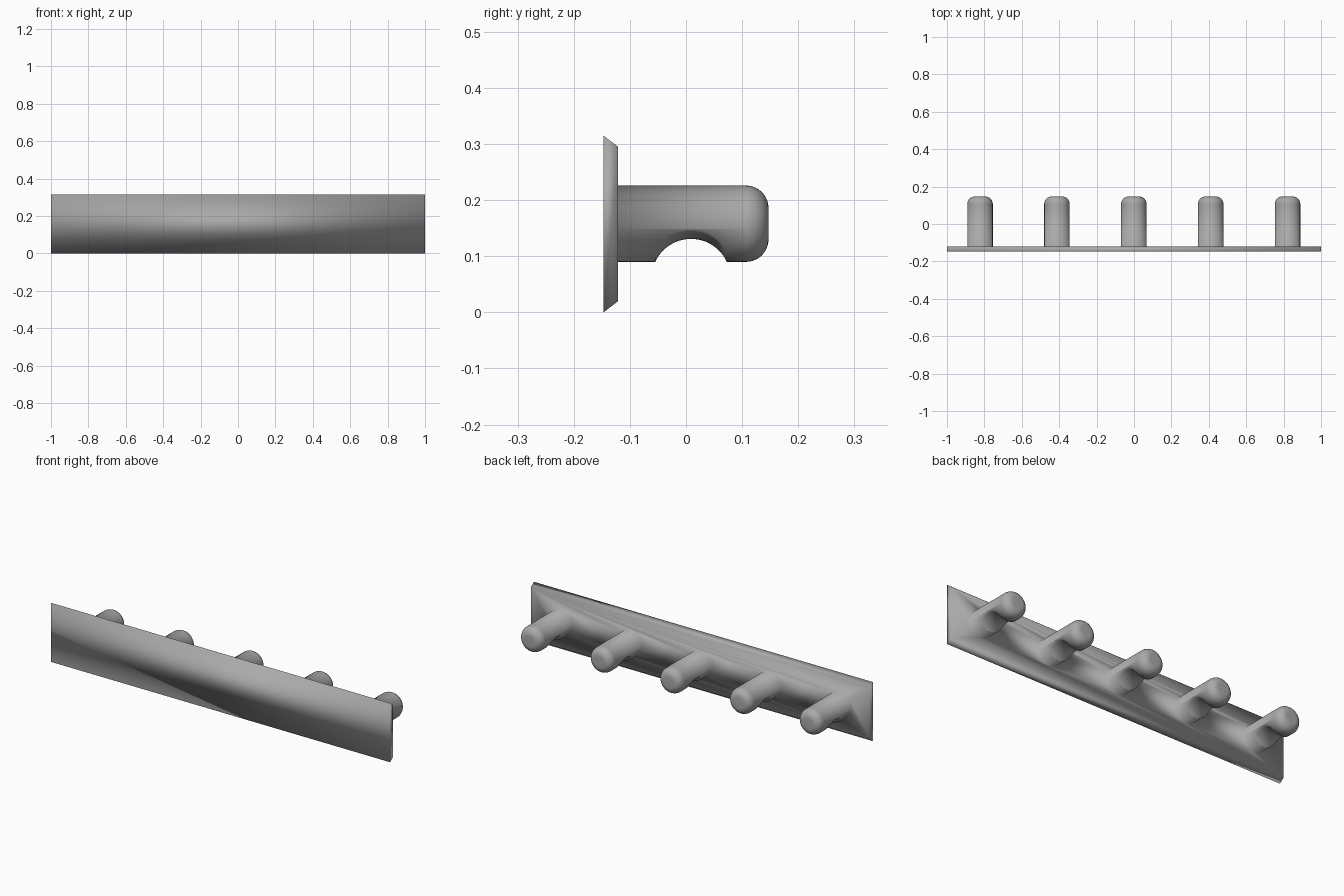
import bpy, bmesh, math
from mathutils import Matrix

if "Cube" in bpy.data.objects:
    bpy.data.objects.remove(bpy.data.objects["Cube"])

GREY = bpy.data.materials.new("dark_grey")
GREY.diffuse_color = (0.4, 0.4, 0.4, 1)
GREY.use_nodes = True
GREY.node_tree.nodes["Principled BSDF"].inputs["Base Color"].default_value = GREY.diffuse_color


def new_object(name, bm):
    bmesh.ops.recalc_face_normals(bm, faces=bm.faces)
    mesh = bpy.data.meshes.new(name)
    bm.to_mesh(mesh)
    bm.free()
    mesh.materials.append(GREY)
    obj = bpy.data.objects.new(name, mesh)
    bpy.context.collection.objects.link(obj)
    return obj


def lathe(name, profile, matrix, steps):
    """Spin (radius, height) points around z, then place with matrix."""
    bm = bmesh.new()
    verts = [bm.verts.new((r, 0, h)) for r, h in profile]
    edges = [bm.edges.new(p) for p in zip(verts, verts[1:])]
    bmesh.ops.spin(bm, geom=verts + edges, cent=(0, 0, 0), axis=(0, 0, 1),
                   angle=math.tau, steps=steps)
    bmesh.ops.remove_doubles(bm, verts=bm.verts, dist=1e-5)
    bmesh.ops.transform(bm, matrix=matrix, verts=bm.verts)
    return new_object(name, bm)


def boolean(obj, other, operation):
    """Apply a boolean and remove the other object."""
    mod = obj.modifiers.new("bool", 'BOOLEAN')
    mod.operation = operation
    mod.solver = 'EXACT'
    mod.object = other
    bpy.context.view_layer.objects.active = obj
    bpy.ops.object.modifier_apply(modifier=mod.name)
    bpy.data.objects.remove(other)


# Wall plate: bevelled profile extruded along x
bm = bmesh.new()
profile = [(-0.147, 0), (-0.121, 0.02), (-0.121, 0.295), (-0.147, 0.315)]
face = bm.faces.new([bm.verts.new((-1, y, z)) for y, z in profile])
ext = bmesh.ops.extrude_face_region(bm, geom=[face])
bmesh.ops.translate(bm, vec=(2, 0, 0),
                    verts=[v for v in ext['geom'] if isinstance(v, bmesh.types.BMVert)])
rail = new_object("peg_rail", bm)

# Peg: round bar with a filleted tip, pointing along +y
R, FILLET, TIP = 0.068, 0.04, 0.147
pts = [(0, -0.13), (R, -0.13)]
for i in range(11):
    a = math.pi / 2 * i / 10
    pts.append((R - FILLET + FILLET * math.cos(a), TIP - FILLET + FILLET * math.sin(a)))
pts.append((0, TIP))
peg = lathe("peg", pts,
            Matrix.Translation((0, 0, 0.158)) @ Matrix.Rotation(-math.pi / 2, 4, 'X'), 48)

# Saddle notch under the peg: hourglass cutter along x
BULGE = 0.148
pts = [(0, -0.09)]
for i in range(17):
    x = -0.09 + 0.18 * i / 16
    pts.append((0.070 + BULGE - math.sqrt(BULGE ** 2 - x ** 2), x))
pts.append((0, 0.09))
cutter = lathe("notch_cutter", pts,
               Matrix.Translation((0, 0.009, 0.061)) @ Matrix.Rotation(math.pi / 2, 4, 'Y'), 64)
cutter.hide_render = True
boolean(peg, cutter, 'DIFFERENCE')

# Five pegs merged into the plate
for i in range(5):
    copy = peg.copy()
    copy.location.x = -0.823 + 0.411 * i
    bpy.context.collection.objects.link(copy)
    bpy.context.view_layer.update()
    boolean(rail, copy, 'UNION')
bpy.data.objects.remove(peg)

# Soft shading across every edge, as one moulded piece
rail.data.shade_smooth()
